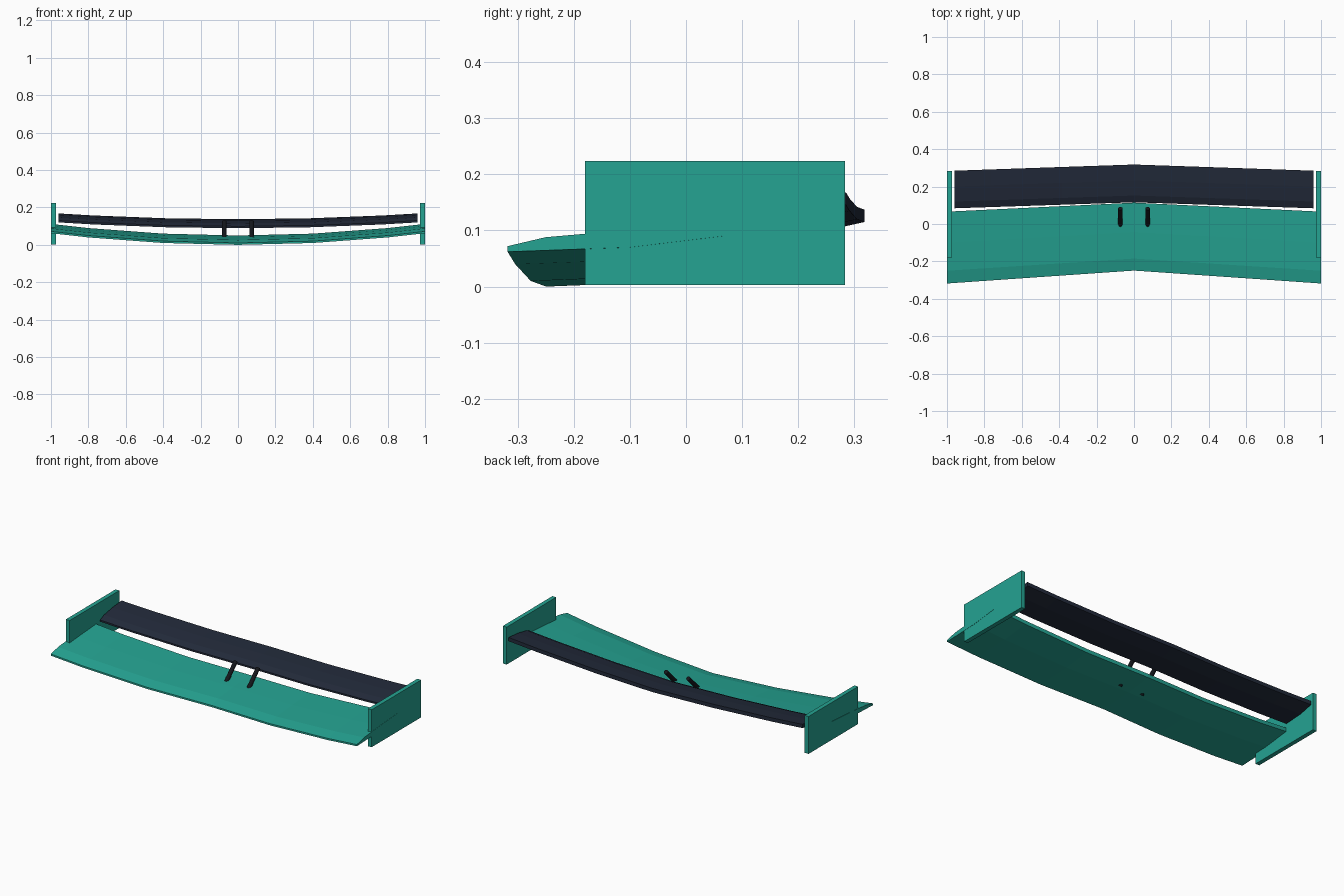
import bpy, bmesh
from mathutils import Vector

if "Cube" in bpy.data.objects:
    bpy.data.objects.remove(bpy.data.objects["Cube"], do_unlink=True)


def material(name, rgb):
    m = bpy.data.materials.new(name)
    m.use_nodes = True
    m.diffuse_color = (*rgb, 1)
    m.node_tree.nodes["Principled BSDF"].inputs["Base Color"].default_value = (*rgb, 1)
    return m


teal = material("teal paint", (0.018, 0.367, 0.287))
navy = material("dark navy", (0.016, 0.023, 0.042))
black = material("strut black", (0.007, 0.008, 0.011))


def finish(name, bm, mat):
    bmesh.ops.recalc_face_normals(bm, faces=bm.faces)
    mesh = bpy.data.meshes.new(name)
    bm.to_mesh(mesh)
    bm.free()
    mesh.materials.append(mat)
    ob = bpy.data.objects.new(name, mesh)
    bpy.context.collection.objects.link(ob)
    return ob


def wing(name, profile, half_span, sweep_front, sweep_back, droop, mat):
    """Loft a tip profile along the span, swept back and lowered to the middle."""
    bm = bmesh.new()
    y0 = min(y for y, z in profile)
    chord = max(y for y, z in profile) - y0
    rings = []
    for s in (-1, -0.8, -0.4, 0, 0.4, 0.8, 1):
        ring = []
        for y, z in profile:
            t = (y - y0) / chord
            sweep = sweep_front + (sweep_back - sweep_front) * t
            ring.append(bm.verts.new((s * half_span, y + sweep * (1 - abs(s)),
                                      z - droop * (1 - s * s))))
        rings.append(ring)
    n = len(profile)
    for a, b in zip(rings, rings[1:]):
        for i in range(n):
            j = (i + 1) % n
            bm.faces.new((a[i], a[j], b[j], b[i]))
    bm.faces.new(rings[0])
    bm.faces.new(rings[-1])
    return finish(name, bm, mat)


# Main plane and upper flap
wing("main_plane", [(-0.318, 0.062), (-0.318, 0.072), (-0.25, 0.088), (-0.1, 0.101),
                    (0.066, 0.112), (0.066, 0.09), (-0.1, 0.07)],
     1.0, 0.069, 0.048, 0.062, teal)
wing("upper_flap", [(0.084, 0.12), (0.084, 0.13), (0.12, 0.146), (0.2, 0.16),
                    (0.285, 0.168), (0.285, 0.146), (0.2, 0.127)],
     0.96, 0.032, 0.033, 0.031, navy)

for side, x in (("left", 1), ("right", -1)):
    # Endplate
    bm = bmesh.new()
    bmesh.ops.create_cube(bm, size=1)
    bmesh.ops.scale(bm, vec=(0.025, 0.463, 0.221), verts=bm.verts)
    plate = finish(side + "_endplate", bm, teal)
    plate.location = (x * 0.9865, 0.0515, 0.1135)

    # Slanted round strut
    low, high = Vector((x * 0.073, -0.027, 0.014)), Vector((x * 0.073, 0.083, 0.124))
    bm = bmesh.new()
    bmesh.ops.create_cone(bm, cap_ends=True, segments=16, radius1=0.012,
                          radius2=0.012, depth=(high - low).length)
    strut = finish(side + "_strut", bm, black)
    strut.location = (low + high) / 2
    strut.rotation_mode = "QUATERNION"
    strut.rotation_quaternion = (high - low).to_track_quat("Z", "Y")
    for p in strut.data.polygons:
        p.use_smooth = len(p.vertices) == 4
